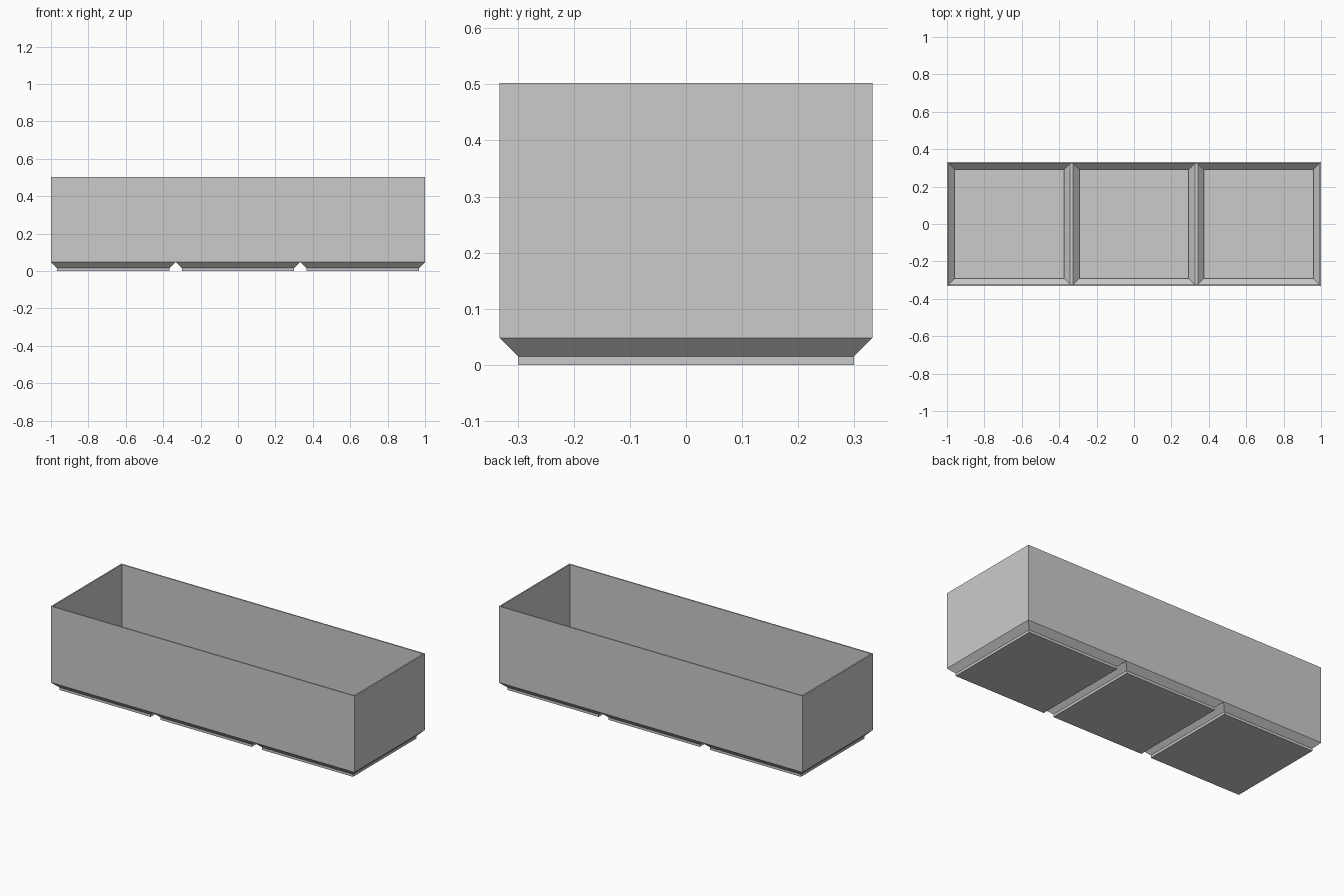
import bpy, bmesh

if "Cube" in bpy.data.objects:
    bpy.data.objects.remove(bpy.data.objects["Cube"])

CELL = 2 / 3            # width of one compartment
HX, HY = 1.0, 0.332     # outer half sizes
T = 0.008               # wall thickness
TOP, SLOPE, FOOT = 0.502, 0.048, 0.015
CENTRES = (-CELL, 0, CELL)

grey = bpy.data.materials.new("plain grey")
grey.diffuse_color = (0.6, 0.6, 0.6, 1)
grey.use_nodes = True
grey.node_tree.nodes["Principled BSDF"].inputs["Base Color"].default_value = grey.diffuse_color

bm = bmesh.new()


def face(points):
    return bm.faces.new([bm.verts.new(p) for p in points])


def rect(cx, hx, hy, z):
    return [(cx - hx, -hy, z), (cx + hx, -hy, z), (cx + hx, hy, z), (cx - hx, hy, z)]


def skin(rings, cap=True):
    """Join successive rectangles and close the last one."""
    for a, b in zip(rings, rings[1:]):
        for i in range(4):
            j = (i + 1) % 4
            face((a[i], a[j], b[j], b[i]))
    if cap:
        face(rings[-1])


def walls(hx, hy, low, xs):
    """Four upright walls; xs are the points along the long lower edges."""
    for s in (-1, 1):
        face([(x, s * hy, low) for x in xs] + [(hx, s * hy, TOP), (-hx, s * hy, TOP)])
        face([(s * hx, -hy, low), (s * hx, hy, low), (s * hx, hy, TOP), (s * hx, -hy, TOP)])


# Outer and inner walls with the rim between them
IN_SLOPE = SLOPE + 0.414 * T
ix, iy, ic = HX - T, HY - T, CELL / 2 - T
walls(HX, HY, SLOPE, [-HX, -CELL / 2, CELL / 2, HX])
walls(ix, iy, IN_SLOPE, [c + s * ic for c in CENTRES for s in (-1, 1)])
skin([rect(0, HX, HY, TOP), rect(0, ix, iy, TOP)], cap=False)

# Stacking feet below and matching pockets inside
drop = SLOPE - FOOT
for c in CENTRES:
    fx, fy = CELL / 2 - drop, HY - drop
    skin([rect(c, CELL / 2, HY, SLOPE), rect(c, fx, fy, FOOT), rect(c, fx, fy, 0)])
    px, py = fx - T, fy - T
    skin([rect(c, ic, iy, IN_SLOPE), rect(c, px, py, IN_SLOPE - drop), rect(c, px, py, T)])

# Flat ridges between the pockets
for x in (-CELL / 2, CELL / 2):
    face(rect(x, T, iy, IN_SLOPE))

bmesh.ops.remove_doubles(bm, verts=bm.verts, dist=0.0005)
bmesh.ops.recalc_face_normals(bm, faces=bm.faces)
mesh = bpy.data.meshes.new("storage_bin")
bm.to_mesh(mesh)
bm.free()
mesh.materials.append(grey)
storage_bin = bpy.data.objects.new("storage_bin", mesh)
bpy.context.collection.objects.link(storage_bin)
